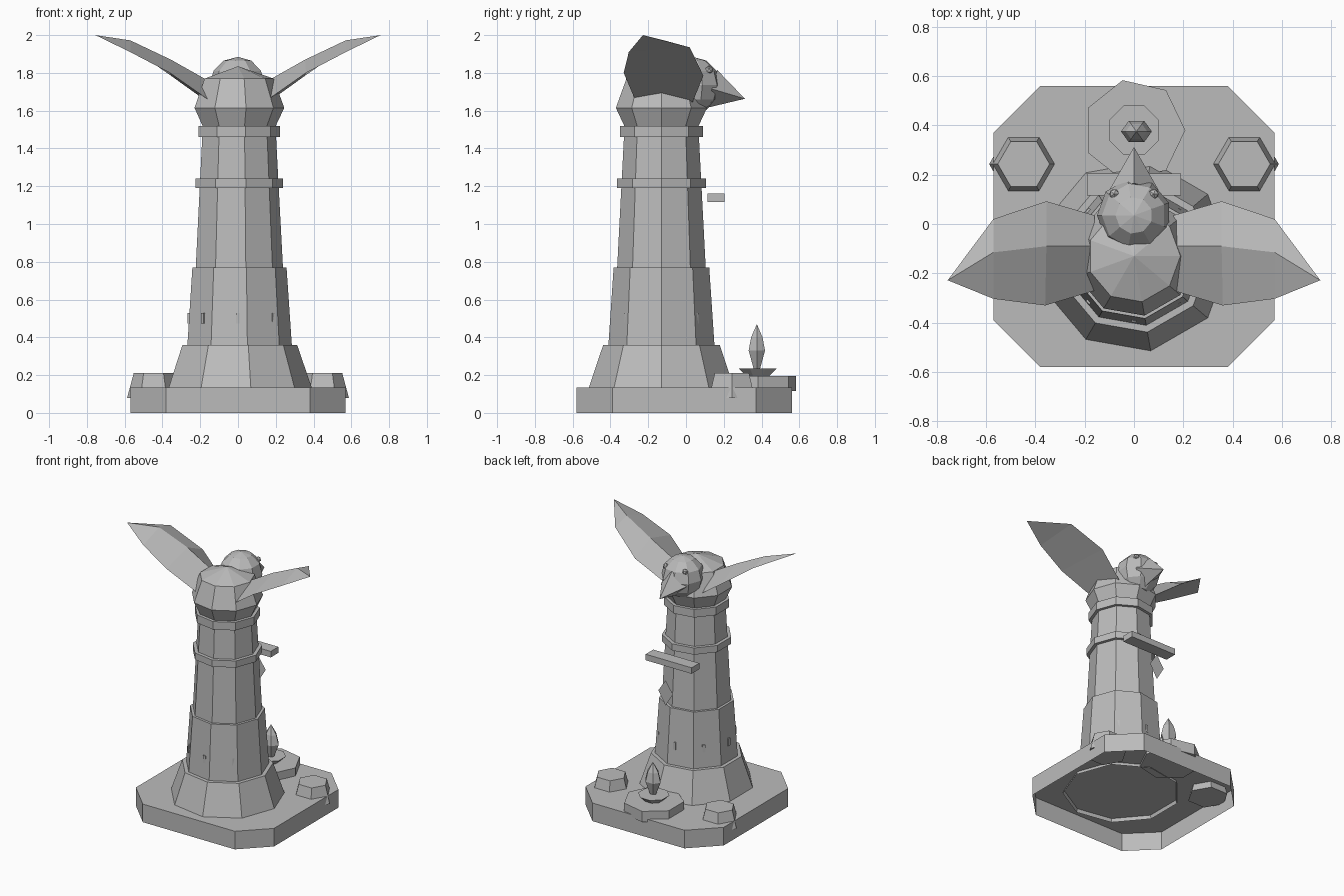
import bpy
import bmesh
from math import sin, cos, pi, radians
from mathutils import Matrix, Vector

if "Cube" in bpy.data.objects:
    bpy.data.objects.remove(bpy.data.objects["Cube"])

stone = bpy.data.materials.new("plain_grey")
stone.use_nodes = True
GREY = (0.5, 0.5, 0.5, 1)
stone.diffuse_color = GREY
stone.node_tree.nodes["Principled BSDF"].inputs["Base Color"].default_value = GREY


def finish(name, bm):
    bmesh.ops.recalc_face_normals(bm, faces=bm.faces)
    mesh = bpy.data.meshes.new(name)
    bm.to_mesh(mesh)
    bm.free()
    mesh.materials.append(stone)
    obj = bpy.data.objects.new(name, mesh)
    bpy.context.collection.objects.link(obj)
    return obj


def loft(name, loops, cap_start=True, cap_end=True):
    """Skin a list of point loops; a loop of one point makes an apex."""
    bm = bmesh.new()
    rows = [[bm.verts.new(p) for p in loop] for loop in loops]
    for a, b in zip(rows, rows[1:]):
        n = len(a)
        for i in range(n):
            j = (i + 1) % n
            if len(b) == 1:
                bm.faces.new((a[i], a[j], b[0]))
            else:
                bm.faces.new((a[i], a[j], b[j], b[i]))
    if cap_start:
        bm.faces.new(rows[0])
    if cap_end and len(rows[-1]) > 2:
        bm.faces.new(rows[-1])
    return finish(name, bm)


def lathe(name, profile, sides, centre, turn=0, cap_start=True, stretch=1):
    """Polygonal turned shape from (radius, height) pairs."""
    loops = []
    for r, z in profile:
        n = sides if r > 0 else 1
        angles = [radians(turn) + 2 * pi * i / sides for i in range(n)]
        loops.append([(centre[0] + stretch * r * cos(a), centre[1] + r * sin(a), z) for a in angles])
    return loft(name, loops, cap_start)


def box(name, size, matrix):
    bm = bmesh.new()
    bmesh.ops.create_cube(bm, size=1, matrix=matrix @ Matrix.Diagonal((*size, 1)))
    return finish(name, bm)


# Chamfered base slab, hollow underneath
w, c, mid = 0.57, 0.38, -0.01
outline = [(w, -c), (w, c), (c, w), (-c, w), (-w, c), (-w, -c), (-c, -w), (c, -w)]
loft("base", [[(x, y + mid, z) for x, y in outline] for z in (0, 0.135)], cap_start=False)

# Nine-sided tower
AXIS = (0, -0.13)
lathe("tower_skirt", [(0.398, 0.11), (0.39, 0.135), (0.313, 0.36)], 9, AXIS, cap_start=False)
lathe("tower_lower", [(0.285, 0.36), (0.257, 0.77)], 9, AXIS)
lathe("tower_shaft", [(0.238, 0.77), (0.201, 1.47)], 9, AXIS)
lathe("tower_band", [(0.239, 1.19), (0.239, 1.24)], 9, AXIS)
lathe("tower_collar", [(0.223, 1.46), (0.223, 1.52)], 9, AXIS)

# Small slits around the lower tower
for i in range(8):
    a = i * pi / 4
    place = Matrix.Translation((0.25 * cos(a), AXIS[1] + 0.25 * sin(a), 0.5)) @ Matrix.Rotation(a, 4, "Z")
    box("slit", (0.035, 0.02, 0.055), place)

# Crossbeam with a hanging diamond pennant
box("crossbeam", (0.38, 0.09, 0.045), Matrix.Translation((0, 0.16, 1.138)))
bm = bmesh.new()
bm.faces.new([bm.verts.new((x, 0.24, z)) for x, z in ((0, 0.84), (0.06, 0.94), (0, 1.03), (-0.06, 0.94))])
finish("pennant", bm)

# Bird body and head
lathe("bird_body", [(0.2, 1.52), (0.245, 1.615), (0.188, 1.77), (0, 1.835)], 9, AXIS)
bm = bmesh.new()
bmesh.ops.create_uvsphere(bm, u_segments=9, v_segments=6, radius=0.15,
                          matrix=Matrix.Translation((0, 0.035, 1.735)) @ Matrix.Rotation(radians(10), 4, "Z"))
finish("bird_head", bm)

# Beak: four-sided cone pointing forwards and down
start, tip = Vector((0, 0.1375, 1.715)), Vector((0, 0.312, 1.663))
up = Vector((0, 0.028, 0.1))
side = Vector((0.1, 0, 0))
loft("beak", [[start + up, start + side, start - up, start - side], [tip]])

# Wings: front edge, ridge and back edge at each station
stations = [
    [(0.16, 0.035, 1.645), (0.16, -0.09, 1.76), (0.16, -0.27, 1.66)],
    [(0.355, 0.092, 1.785), (0.355, -0.09, 1.87), (0.36, -0.33, 1.8)],
    [(0.57, 0.02, 1.935), (0.57, -0.115, 1.972), (0.57, -0.303, 1.91)],
    [(0.755, -0.228, 2.0)],
]
for s, label in ((1, "left"), (-1, "right")):
    loft(label + "_wing", [[(s * x, y, z) for x, y, z in row] for row in stations])
    bm = bmesh.new()
    bmesh.ops.create_icosphere(bm, subdivisions=1, radius=0.022,
                               matrix=Matrix.Translation((s * 0.08, 0.122, 1.815)))
    finish(label + "_eye", bm)
    lathe(label + "_stone", [(0.14, 0.08), (0.105, 0.21)], 6, (s * 0.447, 0.243))

# Seven-sided platform with dish and flame
POOL = (0, 0.38)
lathe("platform", [(0.208, 0.115), (0.208, 0.195)], 7, POOL)
lathe("dish", [(0.065, 0.195), (0.108, 0.235)], 8, POOL, turn=22.5)
lathe("flame", [(0.02, 0.235), (0.05, 0.33), (0.035, 0.4), (0, 0.47)], 6, (0.01, 0.375), stretch=1.25)
